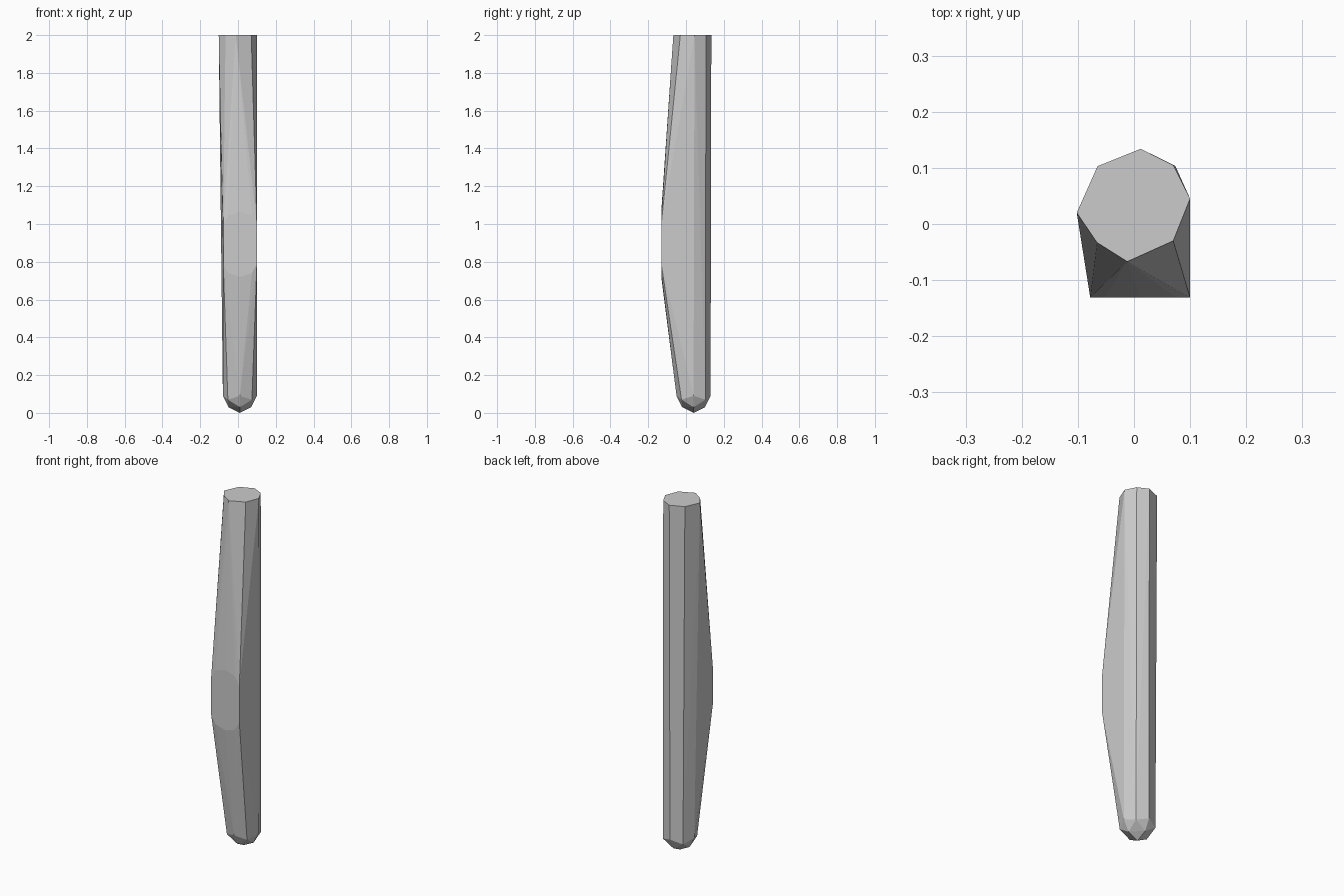
import bpy, bmesh, math

if "Cube" in bpy.data.objects:
    bpy.data.objects.remove(bpy.data.objects["Cube"])

# flat top outline (x, y)
top = [(-.065, .103), (.012, .134), (.07, .105), (.1, .045),
       (.07, -.03), (-.012, -.067), (-.066, -.033), (-.102, .02)]
pts = [(x, y, 2) for x, y in top]

# flat oval face on the front bulge
for zc, s in ((.995, 1), (.79, -1)):
    for i in range(5):
        a = math.pi * i / 4
        pts.append((.011 + .089 * math.cos(a), -.131, zc + s * .07 * math.sin(a)))

# faceted rounded foot
cx, cy, r = .01, .04, .09
for i in range(8):
    a = math.pi * i / 4
    pts.append((cx + r * math.cos(a), cy + r * math.sin(a), .07 if i % 2 else .09))
for i in range(4):
    a = math.pi * i / 2
    pts.append((cx + .06 * math.cos(a), cy + .06 * math.sin(a), .03))
pts.append((cx, cy, 0))

# shrink-wrapped faceted shaft
bm = bmesh.new()
for p in pts:
    bm.verts.new(p)
hull = bmesh.ops.convex_hull(bm, input=bm.verts[:])
loose = [v for v in bm.verts if not v.link_faces]
bmesh.ops.delete(bm, geom=loose, context='VERTS')
bmesh.ops.dissolve_limit(bm, angle_limit=math.radians(.5), verts=bm.verts[:], edges=bm.edges[:])
bmesh.ops.recalc_face_normals(bm, faces=bm.faces[:])
mesh = bpy.data.meshes.new("faceted_shaft")
bm.to_mesh(mesh)
bm.free()
bpy.context.collection.objects.link(bpy.data.objects.new("faceted_shaft", mesh))
